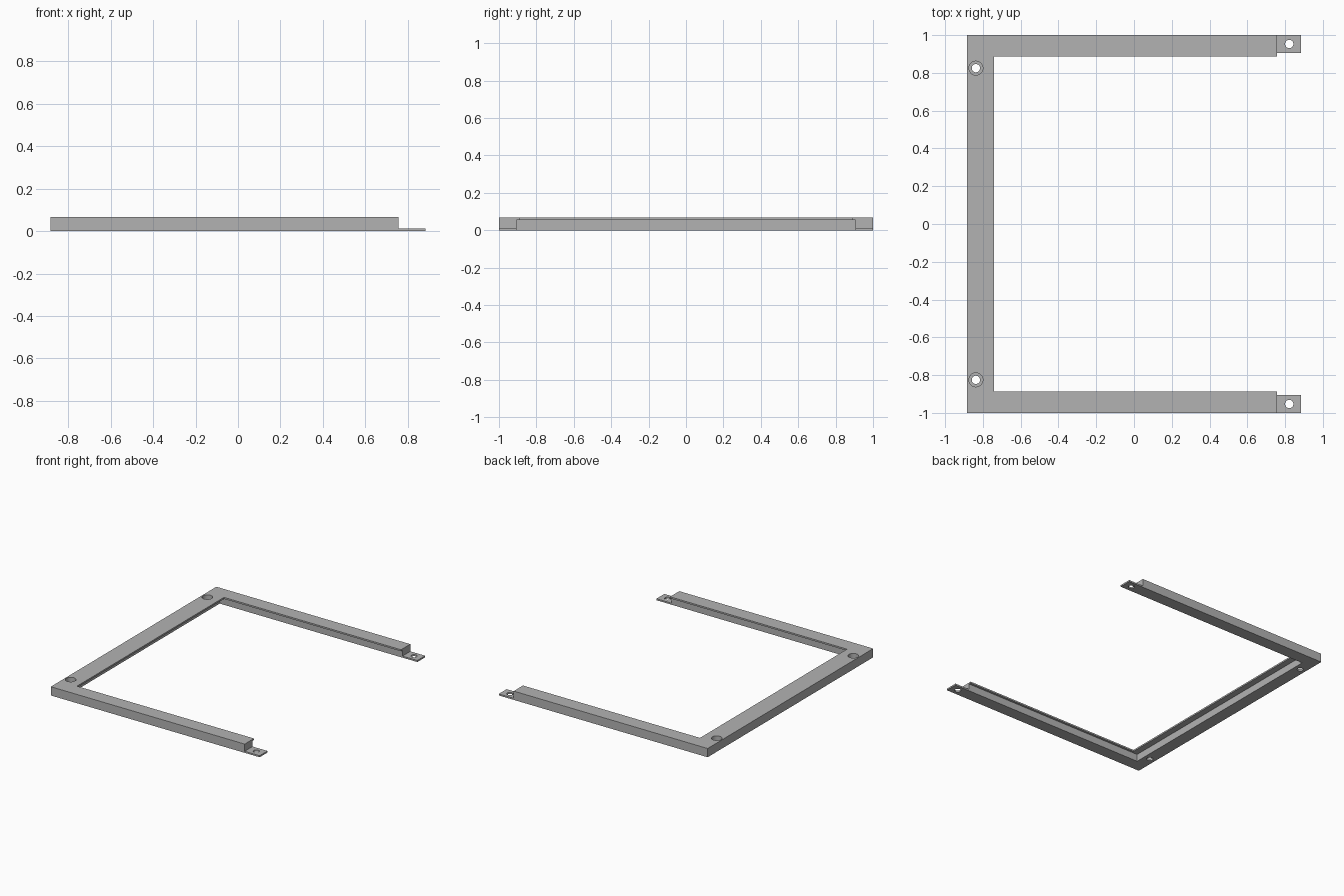
import bpy
import bmesh

old = bpy.data.objects.get("Cube")
if old:
    bpy.data.objects.remove(old, do_unlink=True)

X, Y, H = 0.883, 1.0, 0.067          # half length, half width, height
LIP_Z = 0.055                        # underside of the top lip
RAIL = 0.095                         # wall width below the lip
ARM_END, TAB_H = 0.757, 0.012

grey = bpy.data.materials.new("plain grey")
grey.use_nodes = True
grey.diffuse_color = (0.45, 0.45, 0.45, 1)
grey.node_tree.nodes["Principled BSDF"].inputs["Base Color"].default_value = grey.diffuse_color


def prism(name, outline, z0, z1):
    bm = bmesh.new()
    face = bm.faces.new([bm.verts.new((x, y, z0)) for x, y in outline])
    top = bmesh.ops.extrude_face_region(bm, geom=[face])["geom"]
    bmesh.ops.translate(bm, vec=(0, 0, z1 - z0),
                        verts=[v for v in top if isinstance(v, bmesh.types.BMVert)])
    bmesh.ops.recalc_face_normals(bm, faces=bm.faces)
    mesh = bpy.data.meshes.new(name)
    bm.to_mesh(mesh)
    bm.free()
    obj = bpy.data.objects.new(name, mesh)
    bpy.context.collection.objects.link(obj)
    mesh.materials.append(grey)
    return obj


def box(name, x0, x1, y0, y1, z0, z1):
    return prism(name, [(x0, y0), (x1, y0), (x1, y1), (x0, y1)], z0, z1)


def cylinder(name, x, y, radius, z0, z1):
    bpy.ops.mesh.primitive_cylinder_add(vertices=32, radius=radius, depth=z1 - z0,
                                        location=(x, y, (z0 + z1) / 2))
    obj = bpy.context.object
    obj.name = name
    obj.data.materials.append(grey)
    return obj


def cut(target, cutter):
    cutter.hide_render = True
    mod = target.modifiers.new("cut", "BOOLEAN")
    mod.operation = "DIFFERENCE"
    mod.solver = "EXACT"
    mod.object = cutter
    bpy.context.view_layer.objects.active = target
    bpy.ops.object.modifier_apply(modifier=mod.name)
    bpy.data.objects.remove(cutter, do_unlink=True)


# U-shaped frame, including the stock for the end tabs
inner_x, inner_y = -0.74, 0.888
frame = prism("frame", [(-X, -Y), (X, -Y), (X, -inner_y), (inner_x, -inner_y),
                        (inner_x, inner_y), (X, inner_y), (X, Y), (-X, Y)], 0, H)

# Recess under the inner lip, then the step down to the thin tabs
cut(frame, box("recess_cutter", -X + RAIL, 1.2, -Y + RAIL, Y - RAIL, -0.1, LIP_Z))
cut(frame, box("step_cutter", ARM_END, 1.2, -1.2, 1.2, TAB_H, 0.2))

# Screw holes: counterbored in the corners, plain in the tabs
for side in (-1, 1):
    cut(frame, cylinder("bore_cutter", -0.837, side * 0.825, 0.037, 0.015, 0.2))
    cut(frame, cylinder("hole_cutter", -0.837, side * 0.825, 0.022, -0.1, 0.1))
    cut(frame, cylinder("tab_hole_cutter", 0.822, side * 0.953, 0.022, -0.1, 0.1))

bpy.ops.object.select_all(action="DESELECT")
frame.select_set(True)
bpy.context.view_layer.objects.active = frame
bpy.ops.object.shade_smooth_by_angle()
